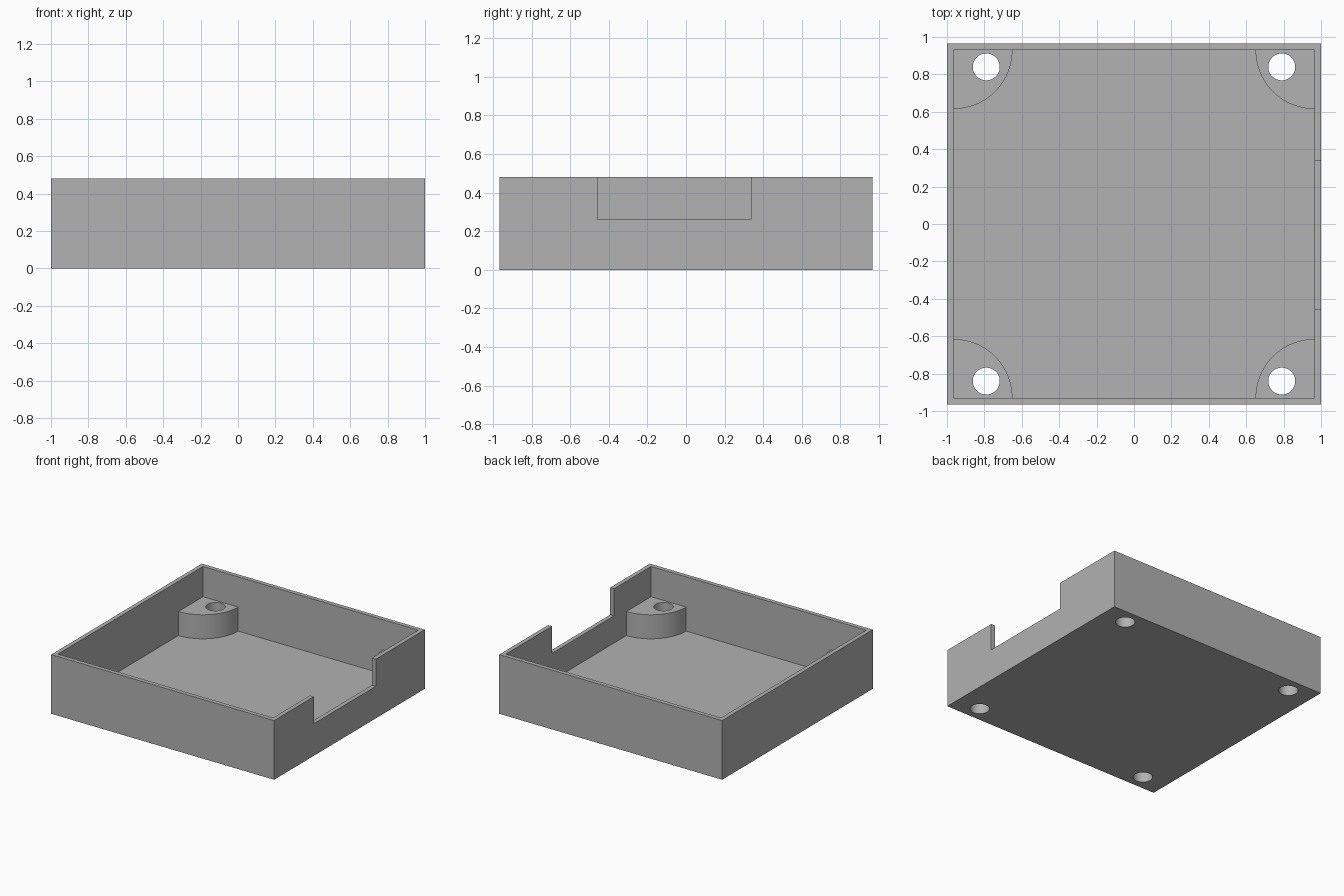
import bpy
import bmesh
from math import sin, cos, pi, radians

if "Cube" in bpy.data.objects:
    bpy.data.objects.remove(bpy.data.objects["Cube"])

HX, HY, H = 1.0, 0.965, 0.48       # outer half sizes and height
WALL, FLOOR = 0.035, 0.04
IX, IY = HX - WALL, HY - WALL      # inner half sizes
POST_R, POST_TOP = 0.315, 0.235
HOLE_X, HOLE_Y, HOLE_R = 0.79, 0.84, 0.072

grey = bpy.data.materials.new("plain grey")
grey.use_nodes = True
colour = (0.445, 0.445, 0.445, 1)
grey.diffuse_color = colour
grey.node_tree.nodes["Principled BSDF"].inputs["Base Color"].default_value = colour


def prism(name, outline, z0, z1):
    """Extrude a flat outline from z0 to z1."""
    bm = bmesh.new()
    base = bm.faces.new([bm.verts.new((x, y, z0)) for x, y in outline])
    top = bmesh.ops.extrude_face_region(bm, geom=[base])["geom"]
    moved = [v for v in top if isinstance(v, bmesh.types.BMVert)]
    bmesh.ops.translate(bm, verts=moved, vec=(0, 0, z1 - z0))
    bmesh.ops.recalc_face_normals(bm, faces=bm.faces)
    mesh = bpy.data.meshes.new(name)
    bm.to_mesh(mesh)
    bm.free()
    mesh.materials.append(grey)
    obj = bpy.data.objects.new(name, mesh)
    bpy.context.collection.objects.link(obj)
    return obj


def box(name, x0, x1, y0, y1, z0, z1):
    return prism(name, [(x0, y0), (x1, y0), (x1, y1), (x0, y1)], z0, z1)


def combine(target, tool, operation):
    """Apply a boolean and discard the tool object."""
    tool.hide_render = True
    mod = target.modifiers.new(tool.name, "BOOLEAN")
    mod.operation, mod.solver, mod.object = operation, "EXACT", tool
    bpy.context.view_layer.objects.active = target
    bpy.ops.object.modifier_apply(modifier=mod.name)
    bpy.data.objects.remove(tool)


# Open tray with a notch in one side wall
case = box("case", -HX, HX, -HY, HY, 0, H)
combine(case, box("cavity", -IX, IX, -IY, IY, FLOOR, H + 0.1), "DIFFERENCE")
combine(case, box("notch", IX - 0.05, HX + 0.1, -0.457, 0.337, 0.26, H + 0.1), "DIFFERENCE")

# Quarter-round corner posts, sunk slightly into walls and floor
sink = 0.015
arc = [(POST_R * cos(i * pi / 48), POST_R * sin(i * pi / 48)) for i in range(25)]
sector = [(-sink, -sink), (POST_R, -sink)] + arc + [(-sink, POST_R)]
corners = [(sx, sy) for sx in (-1, 1) for sy in (-1, 1)]
for sx, sy in corners:
    outline = [(sx * (IX - u), sy * (IY - v)) for u, v in sector]
    combine(case, prism("corner_post", outline, FLOOR - sink, POST_TOP), "UNION")

# Screw holes through posts and floor
for sx, sy in corners:
    ring = [(sx * HOLE_X + HOLE_R * cos(i * pi / 24),
             sy * HOLE_Y + HOLE_R * sin(i * pi / 24)) for i in range(48)]
    combine(case, prism("screw_hole", ring, -0.1, H), "DIFFERENCE")

# Smooth the curved faces, keep edges sharp
bpy.ops.object.select_all(action="DESELECT")
case.select_set(True)
bpy.context.view_layer.objects.active = case
bpy.ops.object.shade_smooth_by_angle(angle=radians(30))
